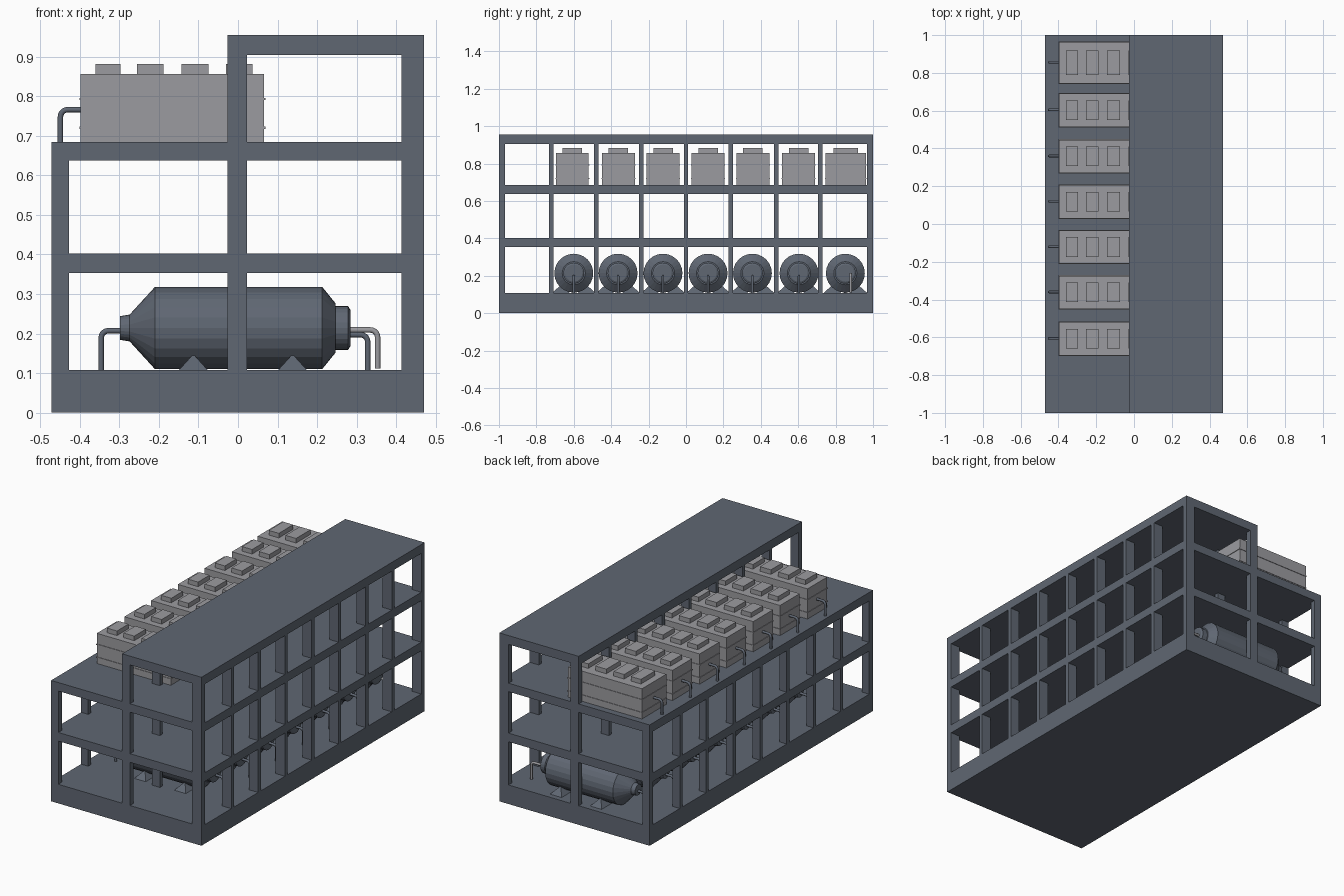
import bpy, bmesh, math
from mathutils import Vector

if "Cube" in bpy.data.objects:
    bpy.data.objects.remove(bpy.data.objects["Cube"])


def material(name, rgb):
    m = bpy.data.materials.new(name)
    m.diffuse_color = (*rgb, 1)
    m.use_nodes = True
    m.node_tree.nodes["Principled BSDF"].inputs["Base Color"].default_value = m.diffuse_color
    return m


SLATE = material("slate", (0.115, 0.135, 0.17))
GREY = material("light_grey", (0.33, 0.33, 0.35))


def finish(name, bm, mat):
    bmesh.ops.recalc_face_normals(bm, faces=bm.faces)
    me = bpy.data.meshes.new(name)
    bm.to_mesh(me)
    bm.free()
    me.materials.append(mat)
    ob = bpy.data.objects.new(name, me)
    bpy.context.collection.objects.link(ob)
    return ob


def add_box(bm, x0, x1, y0, y1, z0, z1):
    vs = bmesh.ops.create_cube(bm, size=1)["verts"]
    for v in vs:
        v.co = ((x0 + x1) / 2 + v.co.x * (x1 - x0),
                (y0 + y1) / 2 + v.co.y * (y1 - y0),
                (z0 + z1) / 2 + v.co.z * (z1 - z0))


def bridge(bm, rings):
    n = len(rings[0])
    for a, b in zip(rings, rings[1:]):
        for i in range(n):
            bm.faces.new((a[i], a[(i + 1) % n], b[(i + 1) % n], b[i]))
    bm.faces.new(rings[0])
    bm.faces.new(rings[-1][::-1])


def pipe(name, x0, x1, y, z0, z1, mat, r=0.007, bend=0.018):
    """Runs along x at height z0, then bends down to z1."""
    s = 1 if x1 > x0 else -1
    path = [(x0, z0, 0)]
    for i in range(6):
        a = math.pi / 2 * i / 5
        path.append((x1 - s * bend * (1 - math.sin(a)), z0 - bend * (1 - math.cos(a)), a))
    path.append((x1, z1, math.pi / 2))
    bm = bmesh.new()
    rings = []
    for x, z, a in path:
        normal = Vector((s * math.sin(a), 0, math.cos(a)))
        rings.append([bm.verts.new(Vector((x, y, z)) + r * (math.cos(t) * normal + Vector((0, math.sin(t), 0))))
                      for t in (math.tau * k / 10 for k in range(10))])
    bridge(bm, rings)
    ob = finish(name, bm, mat)
    for p in ob.data.polygons:
        p.use_smooth = len(p.vertices) == 4


def tank(name, y):
    bm = bmesh.new()
    profile = [(-0.298, 0.030), (-0.274, 0.034), (-0.21, 0.104), (0.213, 0.104),
               (0.247, 0.062), (0.247, 0.056), (0.278, 0.056), (0.284, 0.046)]
    n = 24
    rings = [[bm.verts.new((x, y + r * math.cos(math.tau * k / n), 0.214 + r * math.sin(math.tau * k / n)))
              for k in range(n)] for x, r in profile]
    bridge(bm, rings)
    finish(name, bm, SLATE)


def tank_feet(name, y):
    bm = bmesh.new()
    for cx in (-0.113, 0.138):
        for s in (-1, 1):
            base = [bm.verts.new((cx + dx, y + s * dy, 0.107))
                    for dx, dy in ((-0.037, 0.118), (0.037, 0.118), (0.037, 0.02), (-0.037, 0.02))]
            top = bm.verts.new((cx, y + s * 0.072, 0.148))
            bm.faces.new(base)
            for i in range(4):
                bm.faces.new((base[i], base[(i + 1) % 4], top))
    finish(name, bm, SLATE)


# Foundation, floors and roof
for name, x0, z0, z1 in (("foundation", -0.472, 0, 0.108), ("middle_floor", -0.472, 0.353, 0.402),
                         ("upper_floor", -0.472, 0.637, 0.685), ("roof", -0.027, 0.905, 0.955)):
    bm = bmesh.new()
    add_box(bm, x0, 0.471, -1, 1, z0, z1)
    finish(name, bm, SLATE)

# Three rows of columns, split storey by storey between the slabs
column_y = [(-1, -0.967)] + [(c - 0.012, c + 0.012) for c in
                             (-0.72, -0.48, -0.24, 0, 0.24, 0.483, 0.717)] + [(0.969, 1)]
storeys = [(0.108, 0.353), (0.402, 0.637), (0.685, 0.905)]
for name, x0, x1, levels in (("left_columns", -0.472, -0.427, 2), ("middle_columns", -0.027, 0.023, 3),
                             ("right_columns", 0.413, 0.471, 3)):
    bm = bmesh.new()
    for y0, y1 in column_y:
        for z0, z1 in storeys[:levels]:
            add_box(bm, x0, x1, y0, y1, z0, z1)
    finish(name, bm, SLATE)

# Tanks on the ground floor with feet and end pipes
tank_y = [-0.60, -0.363, -0.123, 0.118, 0.355, 0.604, 0.852]
for i, y in enumerate(tank_y):
    last = i == len(tank_y) - 1
    tank(f"tank_{i}", y)
    tank_feet(f"tank_feet_{i}", y)
    pipe(f"tank_left_pipe_{i}", -0.29, -0.346, y, 0.207, 0.107, SLATE)
    if last:
        pipe(f"tank_right_pipe_{i}", 0.28, 0.353, y + 0.028, 0.209, 0.112, GREY)
    else:
        pipe(f"tank_right_pipe_{i}", 0.28, 0.328, y, 0.197, 0.107, SLATE)

# Rooftop units with seam flanges, top vents and a pipe
units = [(-0.608, 0.088), (-0.362, 0.088), (-0.122, 0.088), (0.118, 0.088),
         (0.358, 0.088), (0.602, 0.088), (0.854, 0.109)]
vents_x = [(-0.36, -0.297), (-0.255, -0.189), (-0.143, -0.074), (-0.03, 0.037)]
for i, (y, h) in enumerate(units):
    bm = bmesh.new()
    add_box(bm, -0.398, 0.066, y - h, y + h, 0.685, 0.856)
    finish(f"unit_body_{i}", bm, GREY)
    bm = bmesh.new()
    for z in (0.72, 0.793):
        add_box(bm, -0.401, 0.069, y - h - 0.003, y + h + 0.003, z - 0.003, z + 0.003)
    finish(f"unit_seams_{i}", bm, GREY)
    bm = bmesh.new()
    for x0, x1 in vents_x:
        add_box(bm, x0, x1, y - h * 0.59, y + h * 0.59, 0.856, 0.882)
    finish(f"unit_vents_{i}", bm, GREY)
    pipe(f"unit_pipe_{i}", -0.396, -0.449, y + 0.002, 0.766, 0.684, SLATE)
